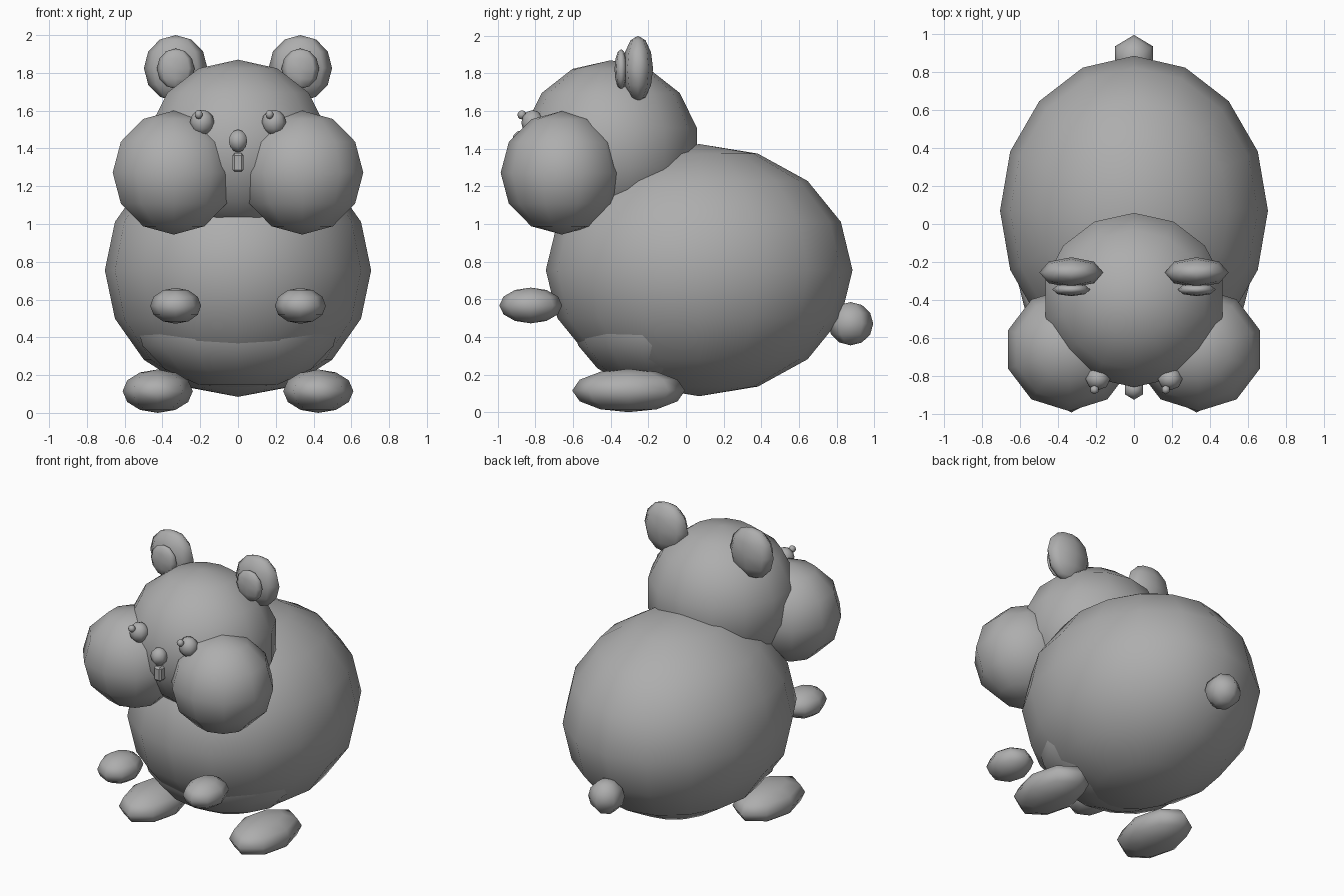
import bpy

cube = bpy.data.objects.get("Cube")
if cube:
    bpy.data.objects.remove(cube, do_unlink=True)

# Single plain grey material
grey = bpy.data.materials.new("plain_grey")
grey.use_nodes = True
colour = (0.42, 0.42, 0.42, 1)
grey.diffuse_color = colour
bsdf = next(n for n in grey.node_tree.nodes if n.type == "BSDF_PRINCIPLED")
bsdf.inputs["Base Color"].default_value = colour
bsdf.inputs["Roughness"].default_value = 0.8


def ball(name, centre, radii, segments=8, rings=6):
    """Smooth-shaded low-poly ellipsoid."""
    bpy.ops.mesh.primitive_uv_sphere_add(segments=segments, ring_count=rings,
                                         radius=1, location=centre)
    ob = bpy.context.object
    ob.name = name
    ob.scale = radii
    bpy.ops.object.transform_apply(location=False, rotation=False, scale=True)
    bpy.ops.object.shade_smooth()
    ob.data.materials.append(grey)
    return ob


def pair(name, centre, radii, segments=8, rings=6):
    """One ellipsoid on each side of the model."""
    x, y, z = centre
    for side, sign in (("left", 1), ("right", -1)):
        ball(f"{side}_{name}", (sign * x, y, z), radii, segments, rings)


# Trunk
ball("body", (0, 0.07, 0.755), (0.705, 0.815, 0.67), 16, 8)
ball("belly", (0, -0.13, 0.5), (0.56, 0.48, 0.38), 14, 8)
ball("tail", (0, 0.875, 0.47), (0.115, 0.12, 0.115), 6, 6)

# Head
ball("head", (0, -0.4, 1.407), (0.49, 0.47, 0.463), 14, 7)
pair("cheek", (0.34, -0.66, 1.272), (0.34, 0.325, 0.328), 10, 6)
pair("ear", (0.33, -0.255, 1.825), (0.168, 0.08, 0.175))
pair("inner_ear", (0.33, -0.345, 1.822), (0.1, 0.035, 0.107))

# Face
pair("eye", (0.19, -0.815, 1.538), (0.065, 0.06, 0.067))
for side, x in (("left", 0.167), ("right", -0.208)):
    ball(f"{side}_eye_highlight", (x, -0.872, 1.58), (0.024, 0.024, 0.024), 6, 6)
ball("nose", (0, -0.867, 1.44), (0.056, 0.058, 0.06), 6, 6)

# Tooth block with softened edges
bpy.ops.mesh.primitive_cube_add(size=1, location=(0, -0.865, 1.325))
tooth = bpy.context.object
tooth.name = "tooth"
tooth.scale = (0.06, 0.06, 0.1)
bpy.ops.object.transform_apply(location=False, rotation=False, scale=True)
soft = tooth.modifiers.new("soft_edges", "BEVEL")
soft.width = 0.012
soft.segments = 1
tooth.data.materials.append(grey)

# Paws
pair("arm", (0.33, -0.825, 0.567), (0.135, 0.167, 0.095))
pair("foot", (0.425, -0.305, 0.115), (0.186, 0.3, 0.115))
